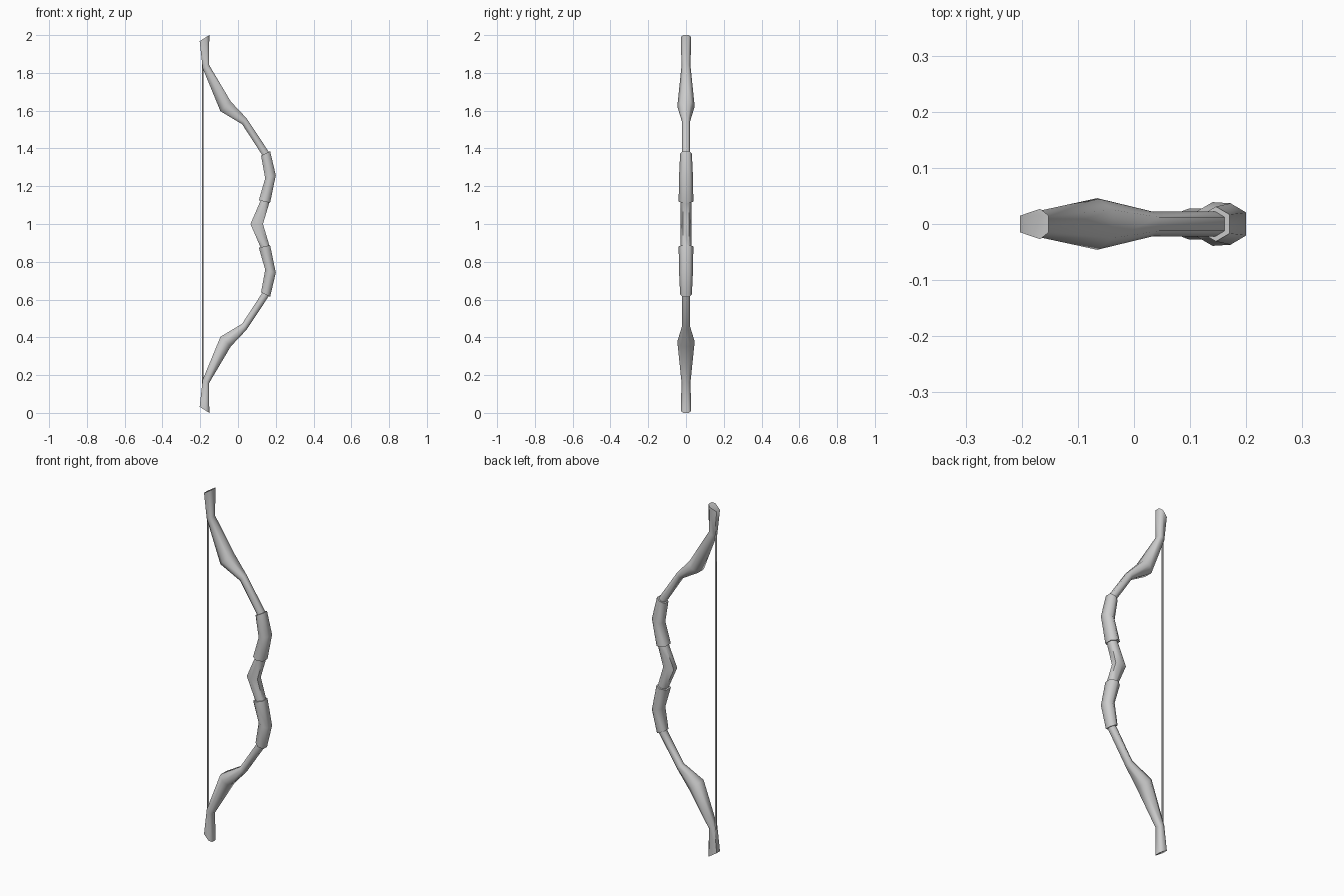
import bpy, bmesh, math

if "Cube" in bpy.data.objects:
    bpy.data.objects.remove(bpy.data.objects["Cube"])


def loft(name, stations):
    """Skin hexagonal sections: (inner x, inner z, outer x, outer z, half width, mid fraction)."""
    bm = bmesh.new()
    rings = []
    for xi, zi, xo, zo, w, f in stations:
        xm, zm = xi + (xo - xi) * f, zi + (zo - zi) * f
        pts = [(xi, -.55 * w, zi), (xm, -w, zm), (xo, -.55 * w, zo),
               (xo, .55 * w, zo), (xm, w, zm), (xi, .55 * w, zi)]
        rings.append([bm.verts.new(p) for p in pts])
    for a, b in zip(rings, rings[1:]):
        for i in range(6):
            j = (i + 1) % 6
            bm.faces.new((a[i], a[j], b[j], b[i]))
    bm.faces.new(rings[0])
    bm.faces.new(rings[-1])
    bmesh.ops.recalc_face_normals(bm, faces=bm.faces)
    finish(name, bm)


def finish(name, bm):
    me = bpy.data.meshes.new(name)
    bm.to_mesh(me)
    bm.free()
    ob = bpy.data.objects.new(name, me)
    bpy.context.collection.objects.link(ob)
    bpy.ops.object.select_all(action='DESELECT')
    ob.select_set(True)
    bpy.context.view_layer.objects.active = ob
    bpy.ops.object.shade_smooth_by_angle(angle=math.radians(65))


def flip(stations):
    return [(xi, 2 - zi, xo, 2 - zo, w, f) for xi, zi, xo, zo, w, f in reversed(stations)]


# Bow stave: tip, recurved limb, grip centre, mirrored below
upper = [
    (-.203, 1.968, -.152, 2.0, .027, .7),
    (-.187, 1.825, -.153, 1.842, .024, .6),
    (-.093, 1.597, -.038, 1.648, .046, .5),
    (.022, 1.528, .045, 1.56, .022, .5),
    (.130, 1.362, .161, 1.385, .022, .5),
    (.150, 1.24, .188, 1.255, .027, .5),
    (.118, 1.12, .165, 1.11, .028, .5),
]
loft("bow_stave", upper + [(.066, 1.0, .132, 1.0, .028, .5)] + flip(upper))

# Raised sleeves above and below the grip
sleeve = [
    (.122, 1.362, .170, 1.386, .031, .5),
    (.144, 1.242, .200, 1.258, .037, .5),
    (.110, 1.125, .170, 1.112, .039, .5),
]
loft("upper_sleeve", sleeve)
loft("lower_sleeve", flip(sleeve))

# Bowstring
bm = bmesh.new()
bmesh.ops.create_cone(bm, cap_ends=True, segments=6, radius1=.005, radius2=.005, depth=1.7)
bmesh.ops.translate(bm, verts=bm.verts, vec=(-.187, 0, 1))
finish("bowstring", bm)
